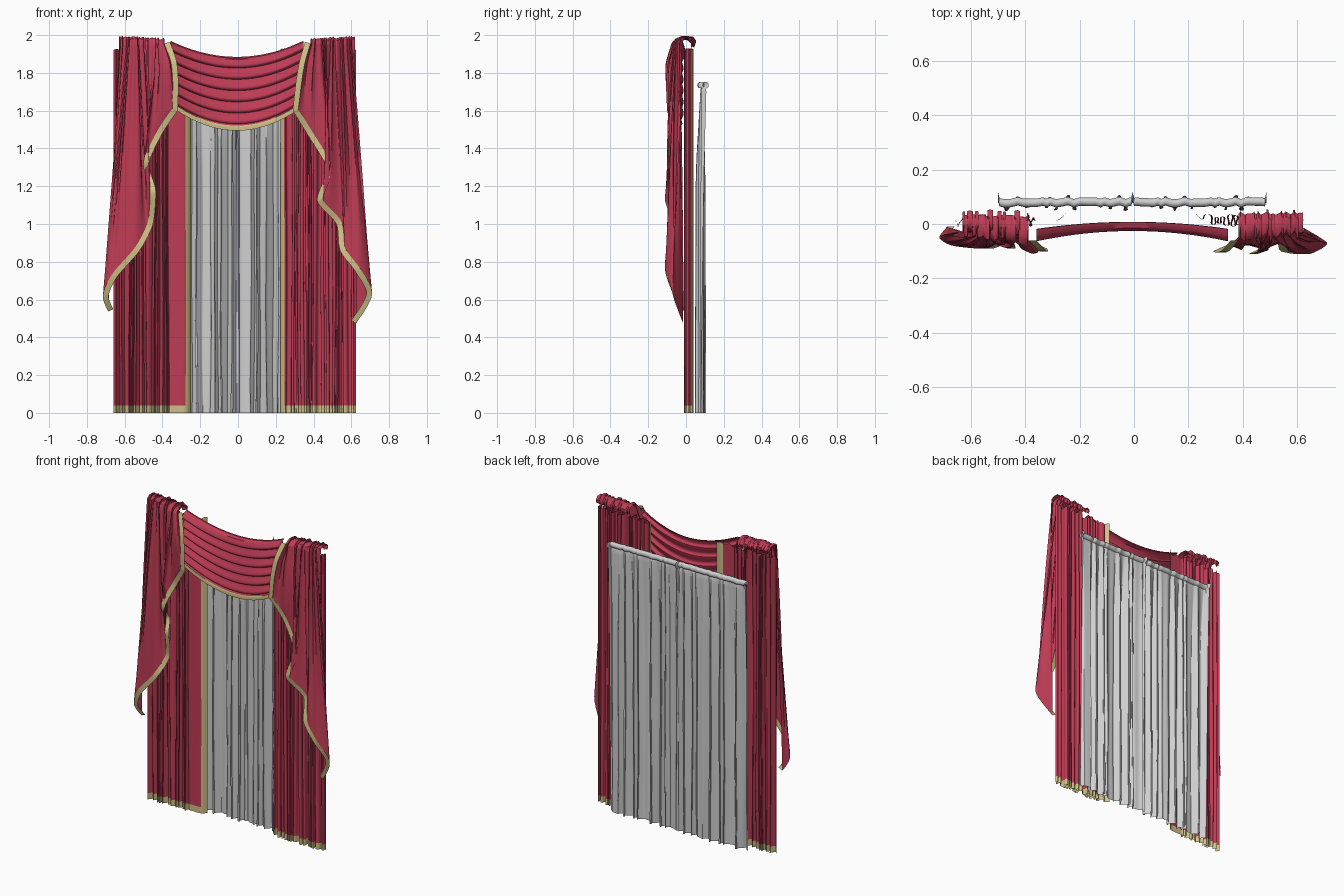
import bpy
import math
from mathutils import Vector

old = bpy.data.objects.get("Cube")
if old:
    bpy.data.objects.remove(old, do_unlink=True)


def make_material(name, colour):
    mat = bpy.data.materials.new(name)
    mat.use_nodes = True
    mat.diffuse_color = (*colour, 1)
    mat.node_tree.nodes["Principled BSDF"].inputs["Base Color"].default_value = (*colour, 1)
    return mat


RED = make_material("crimson cloth", (0.51, 0.045, 0.09))
GOLD = make_material("gold trim", (0.62, 0.53, 0.24))
GREY = make_material("sheer grey", (0.62, 0.62, 0.62))


def steps(count, start=0.0, end=1.0):
    return [start + (end - start) * i / count for i in range(count + 1)]


def sheet(name, point, us, vs, mats, is_trim=None, flip=False):
    """Cloth surface from point(u, v); v runs downward."""
    verts = [point(u, v) for u in us for v in vs]
    rows = len(vs)
    faces, slots = [], []
    for i in range(len(us) - 1):
        for j in range(rows - 1):
            a = i * rows + j
            quad = (a, a + 1, a + rows + 1, a + rows)
            faces.append(quad[::-1] if flip else quad)
            middle = ((us[i] + us[i + 1]) / 2, (vs[j] + vs[j + 1]) / 2)
            slots.append(1 if is_trim and is_trim(*middle) else 0)
    mesh = bpy.data.meshes.new(name)
    mesh.from_pydata(verts, [], faces)
    for mat in mats:
        mesh.materials.append(mat)
    mesh.polygons.foreach_set("material_index", slots)
    obj = bpy.data.objects.new(name, mesh)
    bpy.context.collection.objects.link(obj)
    bpy.ops.object.select_all(action="DESELECT")
    bpy.context.view_layer.objects.active = obj
    obj.select_set(True)
    bpy.ops.object.shade_smooth_by_angle(angle=math.radians(50))
    return obj


def fold(u, count, seed):
    """Irregular pleat: depth (-1..1) and sideways swing (-1..1)."""
    t = count * u + 0.3 * math.sin(14 * u + seed) + 0.2 * math.sin(31 * u + 2 * seed)
    size = 0.75 + 0.25 * math.sin(9 * u * count / 5 + seed)
    fade = min(1, 25 * u, 25 * (1 - u))
    return (size * fade * math.sin(math.tau * t), size * fade * math.sin(2 * math.tau * t))


def spline(points, t):
    """Smooth curve through points, t in 0..1."""
    n = len(points) - 1
    i = min(int(t * n), n - 1)
    f = t * n - i
    p = [points[max(0, min(n, k))] for k in (i - 1, i, i + 1, i + 2)]
    m0, m1 = (p[2] - p[0]) * 0.4, (p[3] - p[1]) * 0.4
    h = f * f * (3 - 2 * f)
    return p[1] * (1 - h) + p[2] * h + m0 * (f * (1 - f) ** 2) - m1 * (f * f * (1 - f))


# Long drapes: pleated, gold along the hem and the inner edge
def drape(name, outer, inner, folds, plain, seed, trim, flip):
    width = abs(inner - outer)

    def point(u, z):
        pleated = min(1, u / (1 - plain))
        depth, swing = fold(pleated, folds, seed)
        sway = 0.003 * math.sin(3 * z + 20 * u)
        curl = max(0, 1 - (1 - u) * width / 0.04)
        x = outer + (inner - outer) * u + 0.006 * swing + sway * min(1, 9 * u, 9 * (1 - u))
        y = 0.013 + 0.023 * depth * (1 - curl) + 0.028 * curl ** 2
        top = 0.008 * math.sin(40 * u) if z > 1.9 else 0
        return (x, y, z + top)

    zs = [1.92] + steps(10, 1.8, 0.04) + [0.02, 0]
    sheet(name, point, steps(240), zs, [RED, GOLD],
          lambda u, z: z < 0.04 or (1 - u) * width < trim, flip)


drape("right_drape", -0.66, -0.25, 11, 0.28, 1.0, 0.028, False)
drape("left_drape", 0.625, 0.225, 14, 0.06, 2.5, 0.02, True)


# Sheer panels with a rolled heading
def sheer(name, x0, x1, seed):
    roll = [(0.08 + 0.016 * math.sin(a), 1.735 - 0.018 * math.cos(a))
            for a in steps(9, 5.6, 0)]
    body = [(0.083, z) for z in [1.70, 1.68] + steps(12, 1.62, 0)]
    profile = roll + body

    def point(u, row):
        y, z = profile[row]
        depth, swing = fold(u, 8, seed)
        drop = max(0, (1.72 - z) / 1.72)
        amp = 0.006 + 0.024 * min(1, 4 * drop) * (0.75 + 0.25 * drop)
        if row < len(roll):
            amp = 0.004
        hook = max(0, 1 - min(u, 1 - u) / 0.012) * 0.025
        wave = 0.004 * math.sin(5 * z + 25 * u) * drop
        x = x0 + (x1 - x0) * u + (0.012 * swing * amp / 0.03) + wave * min(1, 9 * u, 9 * (1 - u))
        lean = -0.006 * min(1, 4 * drop)
        return (x, y + lean + amp * depth + hook * (1 - drop), z)

    sheet(name, point, steps(170), list(range(len(profile))), [GREY])


sheer("right_sheer", -0.50, -0.004, 0.7)
sheer("left_sheer", -0.006, 0.487, 3.1)


# Swag: arched pleats between the tails
def swag_point(u, v):
    s = 2 * u - 1
    top = 1.885 + 0.085 * s * s
    bottom = 1.50 + 0.125 * s * s
    t = 6 * v / 0.93
    tooth = (t % 1) if v < 0.93 else 0.6
    bulge = math.sin(math.pi * tooth ** 1.6)
    y = -0.012 - 0.026 * s * s - (0.014 + 0.012 * s * s) * bulge
    if v < 0.02:
        y += 0.02
    z = top + (bottom - top) * v - 0.006 * bulge * (1 - s * s)
    return (-0.006 + 0.352 * s, y, z)


sheet("swag", swag_point, steps(40), steps(60, 0, 0.93) + [0.965, 1.0],
      [RED, GOLD], lambda u, v: v > 0.93)


# Cascading tails: body hung from a gathered top, ribbon along the free edge
def tail(side, edge, hem, outer_top, seed):
    sign = 1 if side == "left" else -1
    flip = sign < 0
    edge = [Vector(p) for p in edge]
    hem = [Vector(p) for p in hem]
    count = 90

    # inset copy of the free edge, one ribbon width inside the cloth
    def inset(points, t, width=0.03):
        p = spline(points, t)
        d = spline(points, min(1, t + 0.03)) - spline(points, max(0, t - 0.03))
        n = Vector((-d.z, 0, d.x))
        if n.x * sign < 0 and points is edge:
            n = -n
        elif points is hem:
            n = n * sign
        n.normalize()
        return p + n * width

    corner = (inset(edge, 1) + inset(hem, 0)) / 2

    def edge_in(t):
        k = max(0, t - 0.8) / 0.2
        return inset(edge, t).lerp(corner, k)

    def hem_in(t):
        k = max(0, 1 - t / 0.04)
        return inset(hem, t).lerp(corner, k)

    start = edge_in(0)

    def top_at(u):
        p = start.lerp(Vector((outer_top, -0.035, 1.94)), u)
        depth, swing = fold(u, 7, seed)
        return p + Vector((0.008 * swing, 0.02 * depth, 0))

    def body(u, v):
        straight = top_at(u).lerp(hem_in(u), v)
        base = start.lerp(corner, v)
        p = straight + (edge_in(v) - base) * (1 - u) ** 4
        depth, swing = fold(u, 7, seed)
        ease = math.sin(math.pi * v) * (1 - 0.5 * v)
        return p + Vector((0.004 * swing, 0.014 * depth, 0)) * ease

    sheet(side + "_tail", body, steps(count), steps(24), [RED], None, flip)

    # ribbon follows the inner edge, then the stepped hem
    def ribbon(u, v):
        if u <= 1:
            return edge_in(u).lerp(spline(edge, u), v)
        return hem_in(u - 1).lerp(spline(hem, u - 1), v)

    sheet(side + "_tail_trim", ribbon, steps(20) + steps(count, 1.01, 2), [0, 0.5, 1],
          [GOLD], None, flip)

    # gathered heading rolled over to the back
    roll = [(0.036, 1.95), (0.04, 1.972), (0.022, 1.99), (-0.015, 1.992), (-0.04, 1.98)]

    def heading(u, row):
        p = top_at(u)
        if row == len(roll):
            return p
        y, z = roll[row]
        depth, swing = fold(u, 7, seed)
        return Vector((p.x, y + 0.01 * depth + (p.y + 0.05) * row / 6,
                       z + 0.006 * swing - 0.012 * (1 - u)))

    sheet(side + "_tail_heading", heading, steps(count), list(range(len(roll) + 1)),
          [RED], None, flip)


tail("right",
     [(-0.36, -0.06, 1.965), (-0.325, -0.095, 1.86), (-0.315, -0.10, 1.74), (-0.32, -0.09, 1.60)],
     [(-0.32, -0.09, 1.60), (-0.40, -0.06, 1.48), (-0.47, -0.08, 1.33), (-0.455, -0.05, 1.25),
      (-0.435, -0.09, 1.17), (-0.45, -0.06, 1.0), (-0.52, -0.09, 0.86), (-0.64, -0.08, 0.72),
      (-0.685, -0.05, 0.62), (-0.66, -0.01, 0.55)],
     -0.63, 0.4)
tail("left",
     [(0.355, -0.06, 1.965), (0.325, -0.095, 1.86), (0.305, -0.105, 1.74), (0.29, -0.10, 1.60)],
     [(0.29, -0.10, 1.60), (0.37, -0.07, 1.47), (0.46, -0.09, 1.32), (0.455, -0.10, 1.24),
      (0.42, -0.11, 1.12), (0.52, -0.07, 1.0), (0.54, -0.10, 0.86), (0.62, -0.11, 0.75),
      (0.68, -0.07, 0.63), (0.60, -0.015, 0.49)],
     0.62, 1.9)
